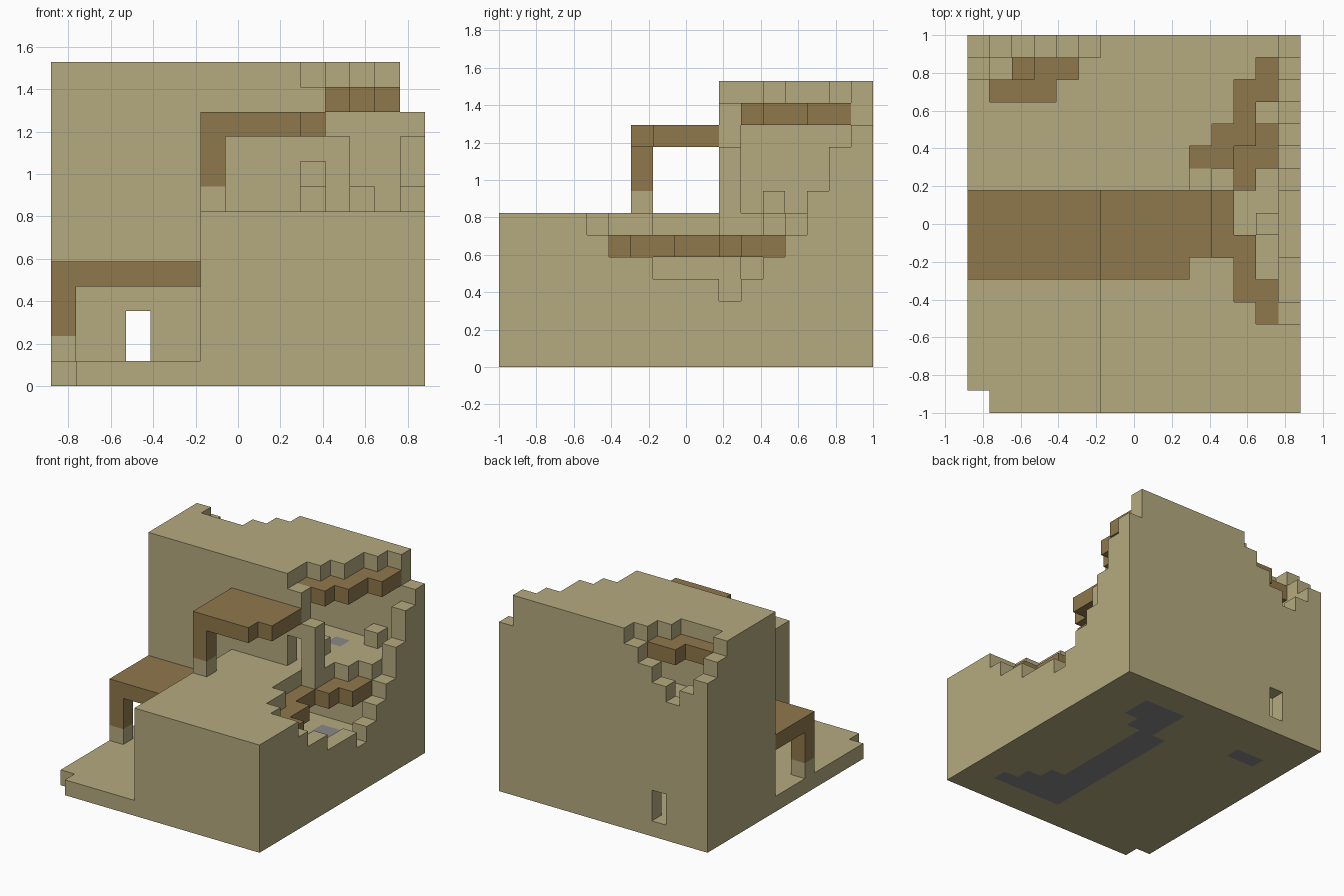
import bpy
import bmesh

cube = bpy.data.objects.get("Cube")
if cube:
    bpy.data.objects.remove(cube, do_unlink=True)

# Block grid: everything is laid out in whole blocks
NX, NY, NZ = 15, 17, 13
UNIT = 2 / NY
cells = {}


def make_material(name, rgb):
    mat = bpy.data.materials.new(name)
    mat.use_nodes = True
    color = (*rgb, 1.0)
    mat.diffuse_color = color
    mat.node_tree.nodes["Principled BSDF"].inputs["Base Color"].default_value = color
    return mat


sand = make_material("sand", (0.462, 0.402, 0.212))
wood = make_material("wood", (0.275, 0.188, 0.072))
stone = make_material("stone", (0.25, 0.25, 0.25))


def block_range(low, high):
    return [(i, j, k) for i in range(low[0], high[0])
            for j in range(low[1], high[1])
            for k in range(low[2], high[2])]


def fill(part, mat, low, high):
    for c in block_range(low, high):
        cells[c] = (part, mat)


def carve(low, high):
    for c in block_range(low, high):
        cells.pop(c, None)


def break_rows(level, first_row, spans):
    """Carve one ragged layer: one x span for each successive row in y."""
    for row, (start, end) in enumerate(spans, first_row):
        carve((start, row, level), (end, row + 1, level + 1))


def break_right(level, first_row, starts):
    break_rows(level, first_row, [(s, NX) for s in starts])


# Ground slab with a chipped corner
fill("ground_slab", sand, (0, 0, 0), (NX, NY, 1))
carve((0, 0, 0), (1, 1, 1))

# Stone paving set into the slab
for x0, y0, x1, y1 in [(8, 2, 10, 12), (10, 2, 13, 3), (10, 3, 12, 4),
                       (10, 4, 11, 5), (9, 12, 11, 13), (9, 13, 12, 15),
                       (2, 13, 4, 14)]:
    fill("stone_paving", stone, (x0, y0, 0), (x1, y1, 1))

# Lower storey: L-shaped shell, timber ceiling, terrace above
wings = [((6, 0), (NX, NY)), ((0, 10), (NX, NY))]
for a, b in wings:
    fill("lower_walls", sand, (*a, 1), (*b, 6))
    fill("terrace", sand, (*a, 6), (*b, 7))
for a, b in wings:
    inner_a = (a[0] + 1, a[1] + 1)
    inner_b = (b[0] - 1, b[1] - 1)
    carve((*inner_a, 1), (*inner_b, 6))
    fill("lower_ceiling", wood, (*inner_a, 5), (*inner_b, 6))
fill("terrace_stone", stone, (10, 14, 6), (11, 15, 7))

# Upper storey: shell, timber ceiling and roof
fill("upper_walls", sand, (0, 10, 7), (NX, NY, 12))
carve((1, 11, 7), (14, 16, 12))
fill("upper_ceiling", wood, (1, 11, 11), (14, 16, 12))
fill("roof", sand, (0, 10, 12), (NX, NY, NZ))

# Doors and rear window
carve((3, 10, 1), (4, 11, 3))
carve((3, 16, 1), (4, 17, 3))
carve((10, 10, 7), (11, 11, 9))

# Breach in the lower right wall, ceiling and terrace
break_right(6, 4, [13, 12, 12, 11, 11, 11, 12, 12, 13, 14])
break_right(5, 5, [14, 13, 13, 12, 12, 13, 14, 14])
break_right(4, 7, [14] * 5)
break_right(3, 10, [14])

# Breach in the upper right corner
break_right(12, 10, [10, 10, 11, 12, 12, 13, 14])
break_right(11, 10, [11, 12, 13, 13, 14, 14, 14])
break_right(10, 10, [11] + [14] * 5)
break_right(9, 10, [12] + [14] * 4)
break_right(8, 10, [12] + [14] * 4)
break_right(7, 10, [12] + [14] * 3)

# Breach in the upper rear left corner
break_rows(12, 14, [(1, 4), (0, 5), (0, 6)])
break_rows(11, 15, [(1, 3), (0, 5)])
break_rows(10, 16, [(1, 4)])
break_rows(9, 16, [(2, 3)])


# Timber porches, each on one post with a sand foot
def porch(name, x0, x1, base, top):
    fill(name + "_roof", wood, (x0, 6, top), (x1, 10, top + 1))
    fill(name + "_post", wood, (x0, 6, base + 1), (x0 + 1, 7, top))
    fill(name + "_post", sand, (x0, 6, base), (x0 + 1, 7, base + 1))


porch("lower_porch", 0, 6, 1, 4)
porch("upper_porch", 6, 11, 7, 10)
carve((10, 6, 10), (11, 7, 11))

# Loose blocks lying in the rooms
for x, y, z, mat in [(12, 15, 7, sand), (10, 12, 7, sand),
                     (13, 8, 1, sand), (2, 15, 7, wood)]:
    fill("loose_blocks", mat, (x, y, z), (x + 1, y + 1, z + 1))


# Skin every part with only its exposed block faces
def build_part(part):
    bm = bmesh.new()
    verts, mats = {}, []

    def vert(p):
        if p not in verts:
            verts[p] = bm.verts.new(((p[0] - NX / 2) * UNIT,
                                     (p[1] - NY / 2) * UNIT, p[2] * UNIT))
        return verts[p]

    for cell, (owner, mat) in cells.items():
        if owner != part:
            continue
        if mat not in mats:
            mats.append(mat)
        for axis in range(3):
            u, v = (axis + 1) % 3, (axis + 2) % 3
            for side in (0, 1):
                near = list(cell)
                near[axis] += 2 * side - 1
                if tuple(near) in cells:
                    continue
                loop = []
                for du, dv in ((0, 0), (1, 0), (1, 1), (0, 1)):
                    p = list(cell)
                    p[axis] += side
                    p[u] += du
                    p[v] += dv
                    loop.append(vert(tuple(p)))
                face = bm.faces.new(loop if side else loop[::-1])
                face.material_index = mats.index(mat)
    mesh = bpy.data.meshes.new(part)
    bm.to_mesh(mesh)
    bm.free()
    for mat in mats:
        mesh.materials.append(mat)
    bpy.context.collection.objects.link(bpy.data.objects.new(part, mesh))


for part_name in sorted({owner for owner, _ in cells.values()}):
    build_part(part_name)
